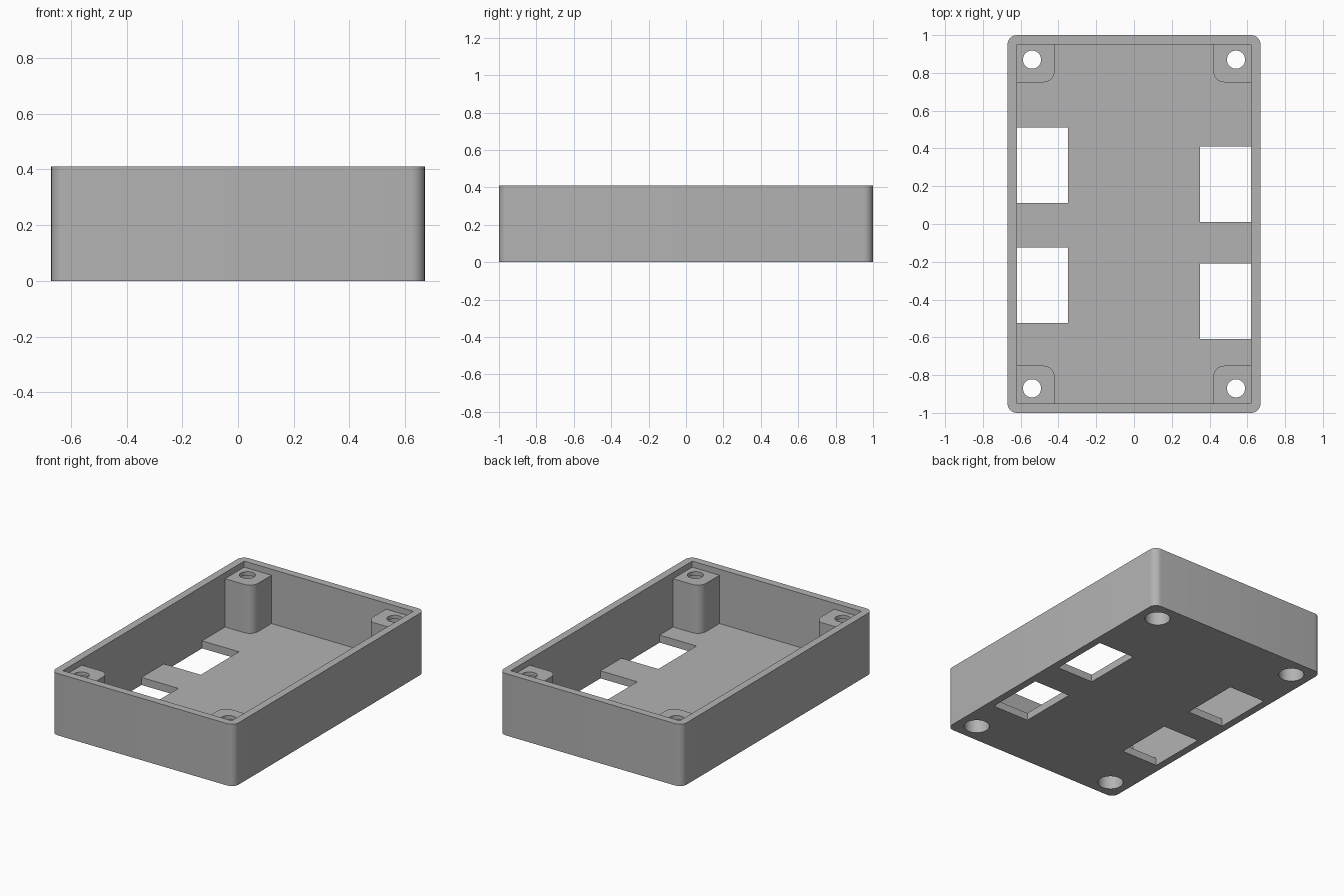
import bpy, bmesh, math

if "Cube" in bpy.data.objects:
    bpy.data.objects.remove(bpy.data.objects["Cube"])

W, D, H = 0.67, 1.0, 0.41      # half width, half depth, height
T = 0.05                       # wall and floor thickness
POST_TOP = 0.37

grey = bpy.data.materials.new("grey plastic")
grey.diffuse_color = (0.45, 0.45, 0.45, 1)
grey.use_nodes = True
grey.node_tree.nodes["Principled BSDF"].inputs["Base Color"].default_value = grey.diffuse_color


def rounded(x0, x1, y0, y1, radii, seg=8):
    """Rectangle outline; radii for the corners (x1,y1), (x0,y1), (x0,y0), (x1,y0)."""
    corners = [(x1, y1, -1, -1), (x0, y1, 1, -1), (x0, y0, 1, 1), (x1, y0, -1, 1)]
    pts = []
    for i, ((x, y, sx, sy), r) in enumerate(zip(corners, radii)):
        if r == 0:
            pts.append((x, y))
            continue
        for k in range(seg + 1):
            a = math.pi / 2 * (i + k / seg)
            pts.append((x + sx * r + r * math.cos(a), y + sy * r + r * math.sin(a)))
    return pts


def circle(cx, cy, r, n=40):
    return [(cx + r * math.cos(2 * math.pi * i / n),
             cy + r * math.sin(2 * math.pi * i / n)) for i in range(n)]


def prism(name, pts, z0, z1):
    bm = bmesh.new()
    face = bm.faces.new([bm.verts.new((x, y, z0)) for x, y in pts])
    top = bmesh.ops.extrude_face_region(bm, geom=[face])["geom"]
    bmesh.ops.translate(bm, vec=(0, 0, z1 - z0),
                        verts=[v for v in top if isinstance(v, bmesh.types.BMVert)])
    bmesh.ops.recalc_face_normals(bm, faces=bm.faces)
    mesh = bpy.data.meshes.new(name)
    bm.to_mesh(mesh)
    bm.free()
    mesh.materials.append(grey)
    ob = bpy.data.objects.new(name, mesh)
    bpy.context.collection.objects.link(ob)
    return ob


def combine(target, tool, operation):
    mod = target.modifiers.new(operation.lower(), 'BOOLEAN')
    mod.operation, mod.solver, mod.object = operation, 'EXACT', tool
    bpy.context.view_layer.objects.active = target
    bpy.ops.object.modifier_apply(modifier=mod.name)
    bpy.data.objects.remove(tool)


# Open tray with rounded outer corners
case = prism("enclosure_tray", rounded(-W, W, -D, D, [0.05] * 4), 0, H)
combine(case, prism("cavity", rounded(-W + T, W - T, -D + T, D - T, [0] * 4), T, H + 0.2),
        'DIFFERENCE')

# Corner screw posts, rounded only on the inward corner
corner_signs = [(1, 1), (-1, 1), (-1, -1), (1, -1)]
for i, (sx, sy) in enumerate(corner_signs):
    xs = sorted((sx * 0.42, sx * 0.64))
    ys = sorted((sy * 0.75, sy * 0.97))
    radii = [0] * 4
    radii[(i + 2) % 4] = 0.06
    combine(case, prism("post", rounded(*xs, *ys, radii), 0.02, POST_TOP), 'UNION')

# Screw holes with a wide bore from below and a thin seat at the top
for sx, sy in corner_signs:
    cx, cy = sx * 0.54, sy * 0.87
    combine(case, prism("bore", circle(cx, cy, 0.078), -0.1, POST_TOP - 0.025), 'DIFFERENCE')
    combine(case, prism("screw_hole", circle(cx, cy, 0.048), 0.2, H + 0.1), 'DIFFERENCE')

# Rectangular openings in the floor along both side walls
for side, y0 in [(-1, 0.11), (-1, -0.525), (1, 0.01), (1, -0.61)]:
    xs = sorted((side * 0.35, side * 0.62))
    combine(case, prism("opening", rounded(*xs, y0, y0 + 0.4, [0] * 4), -0.1, T + 0.05),
            'DIFFERENCE')

# Smooth the curved walls, keep the edges crisp
bpy.ops.object.select_all(action='DESELECT')
case.select_set(True)
bpy.context.view_layer.objects.active = case
bpy.ops.object.shade_smooth_by_angle(angle=math.radians(30))
